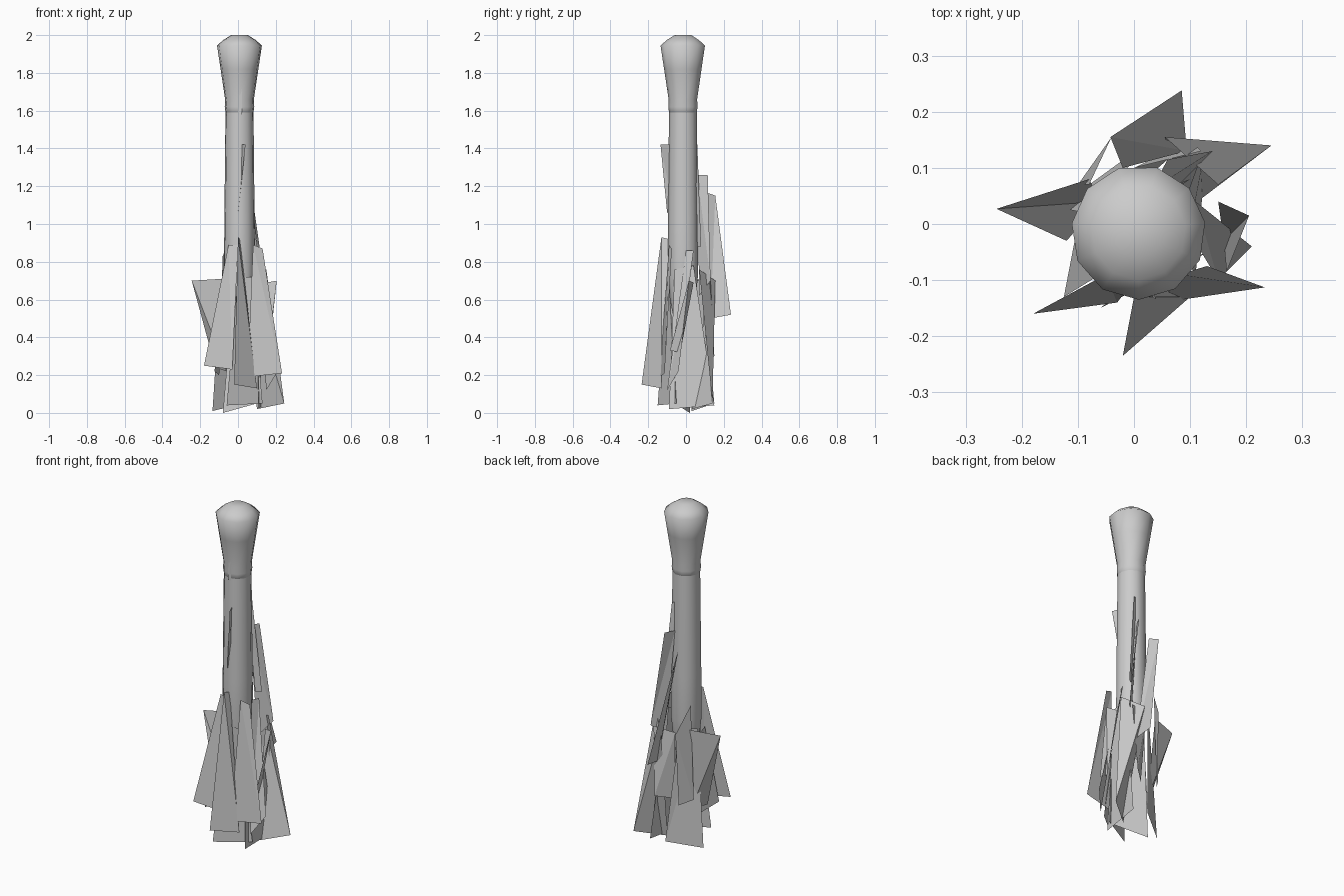
import bpy, math

CX, CY, SIDES = 0.008, -0.015, 11


def lathe(name, profile, close_top=False, close_bottom=False, turn=0.15):
    """Revolve (radius, z) points, listed bottom to top, about the centre line."""
    verts, faces = [], []
    for r, z in profile:
        for i in range(SIDES):
            a = turn + 2 * math.pi * i / SIDES
            verts.append((CX + r * math.cos(a), CY + r * math.sin(a), z))
    for k in range(len(profile) - 1):
        for i in range(SIDES):
            j = (i + 1) % SIDES
            faces.append((k * SIDES + i, k * SIDES + j, (k + 1) * SIDES + j, (k + 1) * SIDES + i))
    if close_top:
        faces.append(tuple(range((len(profile) - 1) * SIDES, len(profile) * SIDES)))
    if close_bottom:
        faces.append(tuple(reversed(range(SIDES))))
    me = bpy.data.meshes.new(name)
    me.from_pydata(verts, [], faces)
    ob = bpy.data.objects.new(name, me)
    bpy.context.collection.objects.link(ob)
    for p in me.polygons:
        p.use_smooth = True
    return ob


def strip(name, *corners):
    """One flat torn strip of cloth."""
    me = bpy.data.meshes.new(name)
    me.from_pydata(corners, [], [(0, 1, 2), (0, 2, 3)])
    bpy.context.collection.objects.link(bpy.data.objects.new(name, me))


# flared knob with a rounded cap and a small collar at its foot
lathe("knob", [(0.05, 1.565), (0.074, 1.585), (0.079, 1.62), (0.077, 1.66),
               (0.101, 1.82), (0.12, 1.945), (0.085, 1.975), (0.045, 2.0)], True, True)
# long wrapped stem that thins out inside the rags
lathe("stem", [(0.04, 0.45), (0.066, 0.58), (0.083, 0.74), (0.081, 1.0),
               (0.077, 1.4), (0.074, 1.67)])

# front rags
strip("rag_front_left", (-0.05, -0.09, 0.89), (0.0, -0.10, 0.89), (-0.03, -0.14, 0.23), (-0.18, -0.16, 0.25))
strip("rag_front_mid", (0.0, -0.13, 0.93), (0.01, -0.09, 0.92), (0.10, -0.13, 0.13), (-0.02, -0.235, 0.15))
strip("rag_front_right", (0.08, -0.09, 0.89), (0.13, -0.075, 0.87), (0.233, -0.113, 0.21), (0.05, -0.14, 0.19))
strip("rag_front_low", (0.0, -0.10, 0.72), (0.07, -0.09, 0.72), (0.13, -0.05, 0.05), (-0.06, -0.15, 0.04))
strip("rag_front_tip", (0.04, -0.135, 1.42), (0.02, -0.085, 1.42), (0.0, -0.06, 1.05), (0.0, -0.10, 1.06))
strip("rag_edge_left", (-0.06, -0.09, 0.66), (-0.08, -0.02, 0.66), (-0.10, 0.0, 0.20), (-0.125, -0.13, 0.22))

# side rags
strip("rag_left", (-0.245, 0.027, 0.70), (-0.08, 0.08, 0.71), (-0.06, 0.04, 0.22), (-0.12, -0.03, 0.24))
strip("rag_right", (0.205, 0.015, 0.70), (0.15, 0.04, 0.69), (0.16, -0.03, 0.32), (0.165, -0.085, 0.33))
strip("rag_right_outer", (0.11, 0.04, 0.86), (0.09, 0.0, 0.86), (0.15, -0.10, 0.12), (0.21, -0.04, 0.22))
strip("rag_right_low", (0.09, -0.06, 0.76), (0.09, 0.04, 0.78), (0.13, 0.15, 0.04), (0.11, -0.09, 0.02))

# back rags
strip("rag_back_right", (0.055, 0.155, 0.70), (0.15, 0.07, 0.76), (0.245, 0.14, 0.05), (0.10, 0.03, 0.02))
strip("rag_back_high", (-0.042, 0.155, 1.15), (-0.02, 0.10, 1.17), (0.094, 0.13, 0.50), (0.085, 0.238, 0.52))
strip("rag_back_upper", (0.03, 0.06, 1.26), (0.06, 0.115, 1.26), (0.14, 0.13, 0.70), (0.08, 0.07, 0.62))
strip("rag_back_tip", (0.02, 0.05, 1.43), (0.05, 0.06, 1.42), (0.10, 0.08, 0.88), (0.07, 0.06, 0.88))
strip("rag_back_left", (-0.04, 0.155, 0.70), (-0.08, 0.07, 0.85), (-0.10, 0.07, 0.30), (-0.05, 0.14, 0.28))
strip("rag_back_low", (-0.09, 0.02, 0.70), (-0.02, 0.09, 0.70), (0.03, 0.15, 0.05), (-0.135, 0.03, 0.01))
strip("rag_back_mid", (0.0, 0.10, 0.68), (0.12, 0.13, 0.70), (0.10, 0.15, 0.30), (0.02, 0.08, 0.28))

# low cross strip filling the skirt, resting on the ground
strip("rag_inner_cross", (-0.03, 0.05, 0.60), (0.05, -0.06, 0.60), (0.10, -0.06, 0.05), (-0.08, 0.02, 0.0))
# thin tail of cloth beside the knob
strip("knob_thread", (0.01, -0.096, 1.87), (0.02, -0.10, 1.86), (0.02, -0.094, 1.58), (0.0, -0.094, 1.58))
